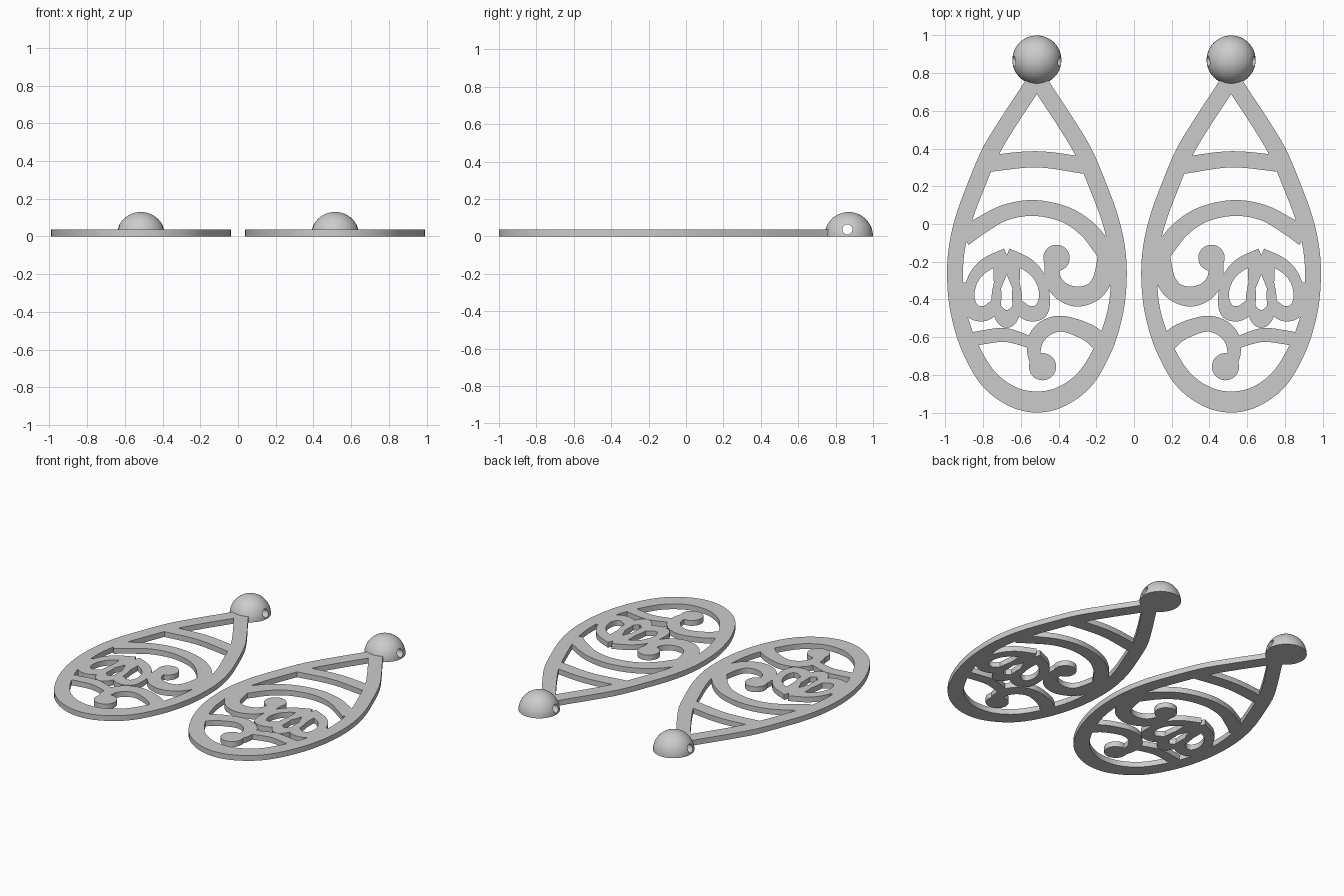
import bpy
import bmesh
from math import radians
from mathutils import Matrix, Vector

default_cube = bpy.data.objects.get("Cube")
if default_cube:
    bpy.data.objects.remove(default_cube, do_unlink=True)

THICK = 0.037      # plate thickness
CENTRE = 0.515     # distance of each pendant's axis from x = 0
STEPS = 8          # subdivisions per path segment
BALL_Y, BALL_R = 0.87, 0.13

grey = bpy.data.materials.new("plain grey")
grey.use_nodes = True
grey.diffuse_color = (0.6, 0.6, 0.6, 1)
grey.node_tree.nodes["Principled BSDF"].inputs["Base Color"].default_value = grey.diffuse_color


def make_object(name, bm):
    bmesh.ops.recalc_face_normals(bm, faces=bm.faces[:])
    mesh = bpy.data.meshes.new(name)
    bm.to_mesh(mesh)
    bm.free()
    mesh.materials.append(grey)
    obj = bpy.data.objects.new(name, mesh)
    bpy.context.scene.collection.objects.link(obj)
    return obj


def smooth(obj):
    obj.data.shade_smooth()
    obj.data.set_sharp_from_angle(angle=radians(35))


def smooth_path(points):
    """Catmull-Rom curve through (across, along, half width) points."""
    p = [Vector(q) for q in points]
    p = [p[0] * 2 - p[1]] + p + [p[-1] * 2 - p[-2]]
    path = []
    for a, b, c, d in zip(p, p[1:], p[2:], p[3:]):
        for i in range(STEPS):
            t = i / STEPS
            path.append(0.5 * (2 * b + (c - a) * t + (2 * a - 5 * b + 4 * c - d) * t * t
                               + (3 * b - a - 3 * c + d) * t ** 3))
    return path + [p[-2]]


def place(side, u, v, z):
    """Pendant hundredths to world units, mirrored by side."""
    return Vector((side * (CENTRE - u / 100), v / 100, z))


def band(name, side, points):
    """Flat strip of varying width that follows a smooth path."""
    path = smooth_path(points)
    bm = bmesh.new()
    rings = []
    for i, q in enumerate(path):
        tangent = path[min(i + 1, len(path) - 1)] - path[max(i - 1, 0)]
        normal = Vector((-tangent.y, tangent.x)).normalized() * q.z
        ring = []
        for sign, z in ((1, 0), (1, THICK), (-1, THICK), (-1, 0)):
            ring.append(bm.verts.new(place(side, q.x + sign * normal.x, q.y + sign * normal.y, z)))
        rings.append(ring)
    for a, b in zip(rings, rings[1:]):
        for k in range(4):
            n = (k + 1) % 4
            bm.faces.new((a[k], a[n], b[n], b[k]))
    bm.faces.new(rings[0])
    bm.faces.new(rings[-1])
    smooth(make_object(name, bm))


def disc(name, side, u, v, radius):
    bm = bmesh.new()
    bmesh.ops.create_cone(bm, cap_ends=True, segments=40, radius1=radius / 100, radius2=radius / 100,
                          depth=THICK, matrix=Matrix.Translation(place(side, u, v, THICK / 2)))
    smooth(make_object(name, bm))


def bead(name, side):
    """Half ball with a cross-drilled hole."""
    centre = Vector((side * CENTRE, BALL_Y, 0))
    bm = bmesh.new()
    bmesh.ops.create_uvsphere(bm, u_segments=48, v_segments=24, radius=BALL_R)
    bmesh.ops.delete(bm, geom=[v for v in bm.verts if v.co.z < -0.001], context='VERTS')
    bmesh.ops.holes_fill(bm, edges=[e for e in bm.edges if e.is_boundary], sides=0)
    bmesh.ops.translate(bm, verts=bm.verts[:], vec=centre)
    obj = make_object(name, bm)

    bm = bmesh.new()
    turn = Matrix.Translation(centre + Vector((0, -0.007, 0.037))) @ Matrix.Rotation(radians(90), 4, 'Y')
    bmesh.ops.create_cone(bm, cap_ends=True, segments=24, radius1=0.027, radius2=0.027,
                          depth=0.4, matrix=turn)
    cutter = make_object("hole_cutter", bm)
    cutter.hide_render = True
    cut = obj.modifiers.new("hole", 'BOOLEAN')
    cut.operation = 'DIFFERENCE'
    cut.object = cutter
    evaluated = obj.evaluated_get(bpy.context.evaluated_depsgraph_get())
    drilled = bpy.data.meshes.new_from_object(evaluated)
    obj.modifiers.clear()
    obj.data = drilled
    bpy.data.objects.remove(cutter, do_unlink=True)
    smooth(obj)


# Teardrop rim: one half, then its reflection
half_rim = [(1, 76, 4.5), (5.3, 69, 4.5), (15.5, 53.5, 4.5), (25, 37.5, 4.6), (33, 18.5, 4.6),
            (39, 2, 4.5), (42.6, -14, 4.3), (43.4, -30, 4.2), (41.5, -47, 4.2), (35.7, -65, 4.6),
            (25.7, -82, 5), (13, -91.5, 5.3), (0, -94.4, 5.6)]
rim = half_rim + [(-u, v, w) for u, v, w in half_rim[-2::-1]]

# Side petal, reflected about the petal axis for its twin
PETAL_AXIS = -16
inner_petal = [(-16, -16.5, 3.8), (-5, -21.5, 3.5), (1.5, -28.5, 3), (4, -38, 2.8), (2, -46, 4),
               (-4, -47.5, 4), (-9, -44, 3.5), (-11.4, -38, 1.8), (-11, -30, 1.9), (-12, -21, 3)]
outer_petal = [(2 * PETAL_AXIS - u, v, w) for u, v, w in inner_petal]
half_drop = [(-16, -19, 3), (-20, -30, 2.5), (-22.3, -39, 1.8), (-20.5, -46, 3), (-16, -50.3, 4.8)]
middle_petal = half_drop + [(2 * PETAL_AXIS - u, v, w) for u, v, w in half_drop[-2::-1]]

bands = {
    "rim": rim,
    "top_bar": [(-26, 32, 4.4), (0, 34.3, 4.3), (26, 31, 4.5)],
    "arch": [(-39, -7, 5), (-30, -1, 4.6), (-17, 6, 4.2), (-1.5, 8.5, 4.2), (15, 5, 4.3),
             (27, -3, 4.7), (36, -14, 5)],
    "upper_scroll": [(37, -10, 4), (36.5, -22, 5), (34, -31, 5), (29, -36.5, 5), (21, -38.5, 5.3),
                     (13, -35.5, 4.8), (8.5, -29, 4.2), (8, -21, 4)],
    "inner_petal": inner_petal,
    "middle_petal": middle_petal,
    "outer_petal": outer_petal,
    "petal_link": [(-38.5, -31, 2), (-38.5, -45, 2)],
    "lower_bar": [(-36, -61.5, 3.7), (-28, -60, 3.7), (-18, -58.8, 3.7), (-10, -60.5, 3.4),
                  (-2, -63.5, 3)],
    "lower_scroll": [(35, -64, 5), (27, -57.5, 4.6), (14, -53, 4.2), (5, -55, 4.4), (-0.5, -61, 4.2),
                     (-1.5, -69, 3.5), (1, -75, 3.5)],
}

for side, prefix in ((1, "left_"), (-1, "right_")):
    for part, points in bands.items():
        band(prefix + part, side, points)
    disc(prefix + "upper_scroll_end", side, 10.4, -18, 7)
    disc(prefix + "lower_scroll_end", side, 3, -75.7, 7.2)
    bead(prefix + "bead", side)
